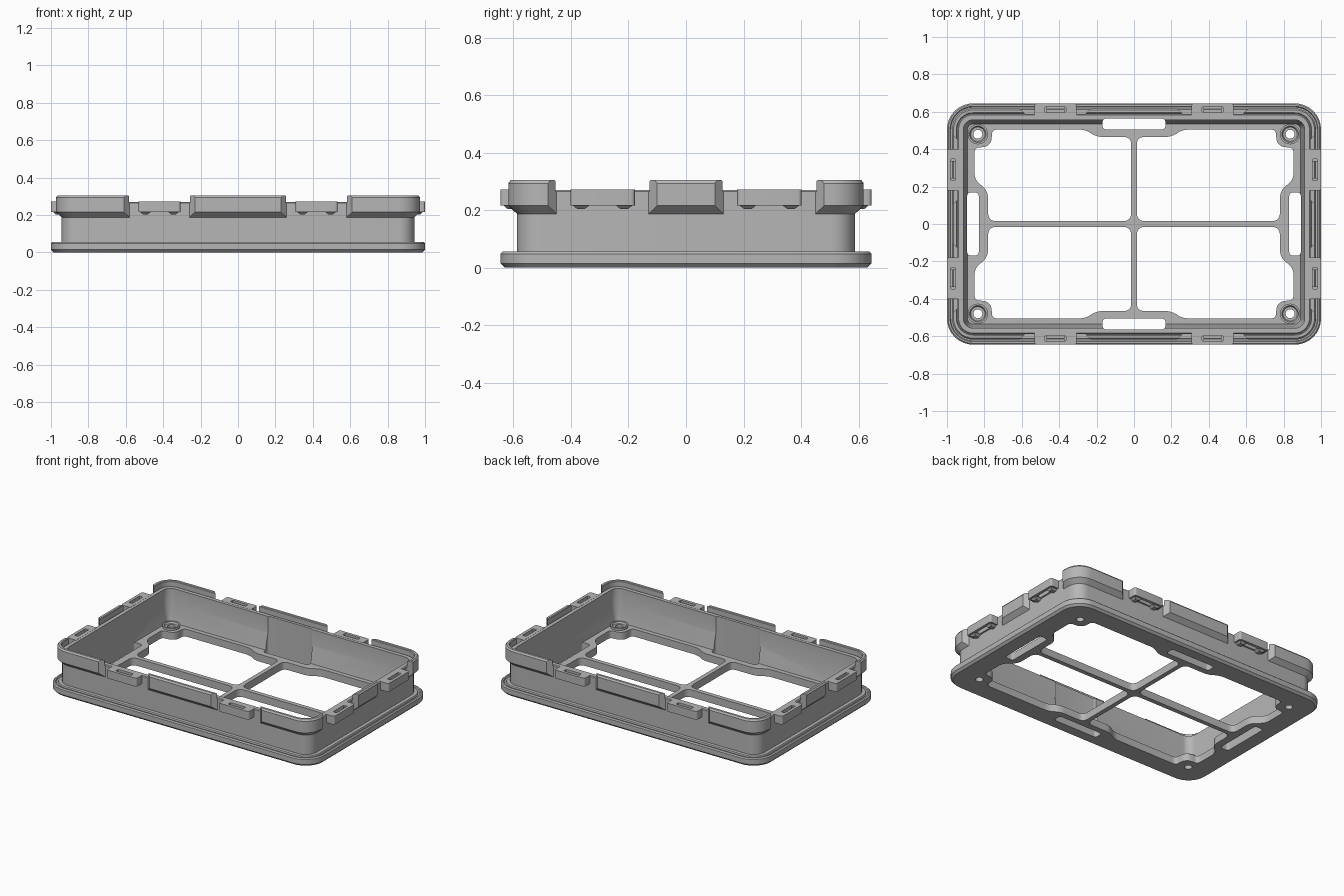
import bpy
import bmesh
from math import sin, cos, pi
from mathutils import Matrix, Vector

if "Cube" in bpy.data.objects:
    bpy.data.objects.remove(bpy.data.objects["Cube"], do_unlink=True)

HALF_X, HALF_Y = 1.0, 0.645

grey = bpy.data.materials.new("plain_grey")
grey.use_nodes = True
grey.diffuse_color = (0.47, 0.47, 0.47, 1)
grey.node_tree.nodes["Principled BSDF"].inputs["Base Color"].default_value = (0.47, 0.47, 0.47, 1)


def rounded_rect(inset, z):
    """Frame outline moved inwards by inset."""
    r = max(0.14 - inset, 0.02)
    pts = []
    for q, (sx, sy) in enumerate(((1, 1), (-1, 1), (-1, -1), (1, -1))):
        cx, cy = sx * (HALF_X - inset - r), sy * (HALF_Y - inset - r)
        for i in range(9):
            a = (q + i / 8) * pi / 2
            pts.append((cx + r * cos(a), cy + r * sin(a), z))
    return pts


def circle(x, y, r, z):
    return [(x + r * cos(i * pi / 16), y + r * sin(i * pi / 16), z) for i in range(32)]


def soften(corners):
    """Round each (x, y, radius) corner of an outline."""
    out = []
    for i, (x, y, r) in enumerate(corners):
        p = Vector((x, y))
        a = Vector(corners[i - 1][:2])
        b = Vector(corners[(i + 1) % len(corners)][:2])
        if r == 0:
            out.append((x, y))
            continue
        a = p + (a - p).normalized() * r
        b = p + (b - p).normalized() * r
        for k in range(7):
            t = k / 6
            v = a * (1 - t) ** 2 + p * 2 * t * (1 - t) + b * t * t
            out.append((v.x, v.y))
    return out


def box_outline(x0, x1, y0, y1, r=0.0):
    return soften([(x0, y0, r), (x1, y0, r), (x1, y1, r), (x0, y1, r)])


def at(outline, z):
    return [(x, y, z) for x, y in outline]


def skin(bm, loops, closed=False):
    """Bridge loops of equal length; cap the ends or close into a ring."""
    rows = [[bm.verts.new(p) for p in loop] for loop in loops]
    n = len(rows[0])
    pairs = list(zip(rows, rows[1:]))
    if closed:
        pairs.append((rows[-1], rows[0]))
    else:
        bm.faces.new(rows[0])
        bm.faces.new(rows[-1])
    for a, b in pairs:
        for i in range(n):
            j = (i + 1) % n
            bm.faces.new((a[i], a[j], b[j], b[i]))


def prism(bm, outline, z0, z1):
    skin(bm, [at(outline, z0), at(outline, z1)])


def make(name, bm, matrix=None):
    if matrix:
        bmesh.ops.transform(bm, matrix=matrix, verts=bm.verts)
    bmesh.ops.recalc_face_normals(bm, faces=bm.faces)
    mesh = bpy.data.meshes.new(name)
    bm.to_mesh(mesh)
    bm.free()
    mesh.materials.append(grey)
    ob = bpy.data.objects.new(name, mesh)
    bpy.context.collection.objects.link(ob)
    return ob


def cut(ob, cutter):
    mod = ob.modifiers.new("cut", "BOOLEAN")
    mod.operation = "DIFFERENCE"
    mod.solver = "EXACT"
    mod.object = cutter
    select(ob)
    bpy.ops.object.modifier_apply(modifier=mod.name)
    bpy.data.objects.remove(cutter, do_unlink=True)


def select(ob):
    bpy.ops.object.select_all(action="DESELECT")
    ob.select_set(True)
    bpy.context.view_layer.objects.active = ob


parts = []

# tray: flange, outer wall, sloped inner wall and floor in one solid
bm = bmesh.new()
tray_profile = [(0.014, 0), (0, 0.014), (0, 0.048), (0.007, 0.055), (0.016, 0.055),
                (0.02, 0.047), (0.03, 0.047), (0.034, 0.055), (0.057, 0.055),
                (0.057, 0.265), (0.062, 0.27), (0.088, 0.27), (0.088, 0.165), (0.11, 0.05)]
skin(bm, [rounded_rect(o, z) for o, z in tray_profile])
tray = make("tray", bm)
parts.append(tray)

# four floor windows, wall slots and screw holes
window = soften([(0.015, 0.015, 0.045), (0.78, 0.015, 0.045), (0.78, 0.18, 0.045),
                 (0.853, 0.235, 0.04), (0.853, 0.41, 0.03), (0.76, 0.41, 0.06),
                 (0.76, 0.505, 0.03), (0.26, 0.505, 0.035), (0.2, 0.465, 0.035),
                 (0.015, 0.465, 0.04)])
bm = bmesh.new()
corners = [(sx, sy) for sx in (-1, 1) for sy in (-1, 1)]
for sx, sy in corners:
    prism(bm, [(x * sx, y * sy) for x, y in window], -0.1, 0.1)
    skin(bm, [circle(0.835 * sx, 0.48 * sy, 0.024, z) for z in (-0.1, 0.1)])
for s in (-1, 1):
    prism(bm, box_outline(-0.168, 0.168, s * 0.535 - 0.029, s * 0.535 + 0.029, 0.02), -0.1, 0.4)
    prism(bm, box_outline(s * 0.861 - 0.031, s * 0.861 + 0.031, -0.168, 0.168, 0.02), -0.1, 0.4)
cut(tray, make("opening_cutter", bm))

# screw bosses
boss_profile = [(0.054, 0.03), (0.054, 0.065), (0.044, 0.065), (0.038, 0.054), (0.024, 0.054), (0.024, 0.03)]
for i, (sx, sy) in enumerate(corners):
    bm = bmesh.new()
    skin(bm, [circle(0.835 * sx, 0.48 * sy, r, z) for r, z in boss_profile], closed=True)
    parts.append(make(f"screw_boss_{i + 1}", bm))

# raised rim, interrupted by gaps with slanted ends
bm = bmesh.new()
rim_profile = [(0.07, 0.187), (0.057, 0.187), (0.027, 0.215), (0.027, 0.293), (0.035, 0.304),
               (0.05, 0.304), (0.054, 0.3), (0.054, 0.262), (0.07, 0.262)]
skin(bm, [rounded_rect(o, z) for o, z in rim_profile], closed=True)
rim = make("raised_rim", bm)
parts.append(rim)

stations = []
for k, (half, off) in enumerate(((HALF_Y, 0.42), (HALF_X, 0.29)) * 2):
    turn = Matrix.Rotation(k * pi / 2, 4, "Z")
    stations += [(turn, half, -off), (turn, half, off)]

for i, (turn, half, c) in enumerate(stations):
    # gap through the rim
    bm = bmesh.new()
    y0, y1 = -(half - 0.059), -(half + 0.041)
    prism(bm, [(c - 0.158, y0), (c + 0.158, y0), (c + 0.258, y1), (c - 0.258, y1)], 0.1, 0.4)
    cut(rim, make("gap_cutter", bm, turn))

    # latch tab with a slot
    bm = bmesh.new()
    y0, y1 = -half, -(half - 0.07)
    tab = soften([(c - 0.112, y0, 0.015), (c + 0.112, y0, 0.015), (c + 0.112, y1, 0), (c - 0.112, y1, 0)])
    prism(bm, tab, 0.215, 0.271)
    latch = make(f"latch_tab_{i + 1}", bm, turn)
    bm = bmesh.new()
    prism(bm, box_outline(c - 0.057, c + 0.057, y0 + 0.02, y0 + 0.046, 0.006), 0.1, 0.4)
    cut(latch, make("slot_cutter", bm, turn))
    parts.append(latch)

    # tapered feet under the tab
    bm = bmesh.new()
    for s in (-1, 1):
        m = c + s * 0.075
        skin(bm, [at(box_outline(m - w, m + w, y0 + d, y1), z)
                  for w, d, z in ((0.012, 0.025, 0.203), (0.03, 0.01, 0.217))])
    parts.append(make(f"latch_feet_{i + 1}", bm, turn))

for ob in parts:
    select(ob)
    bpy.ops.object.shade_smooth_by_angle(angle=pi / 7)
